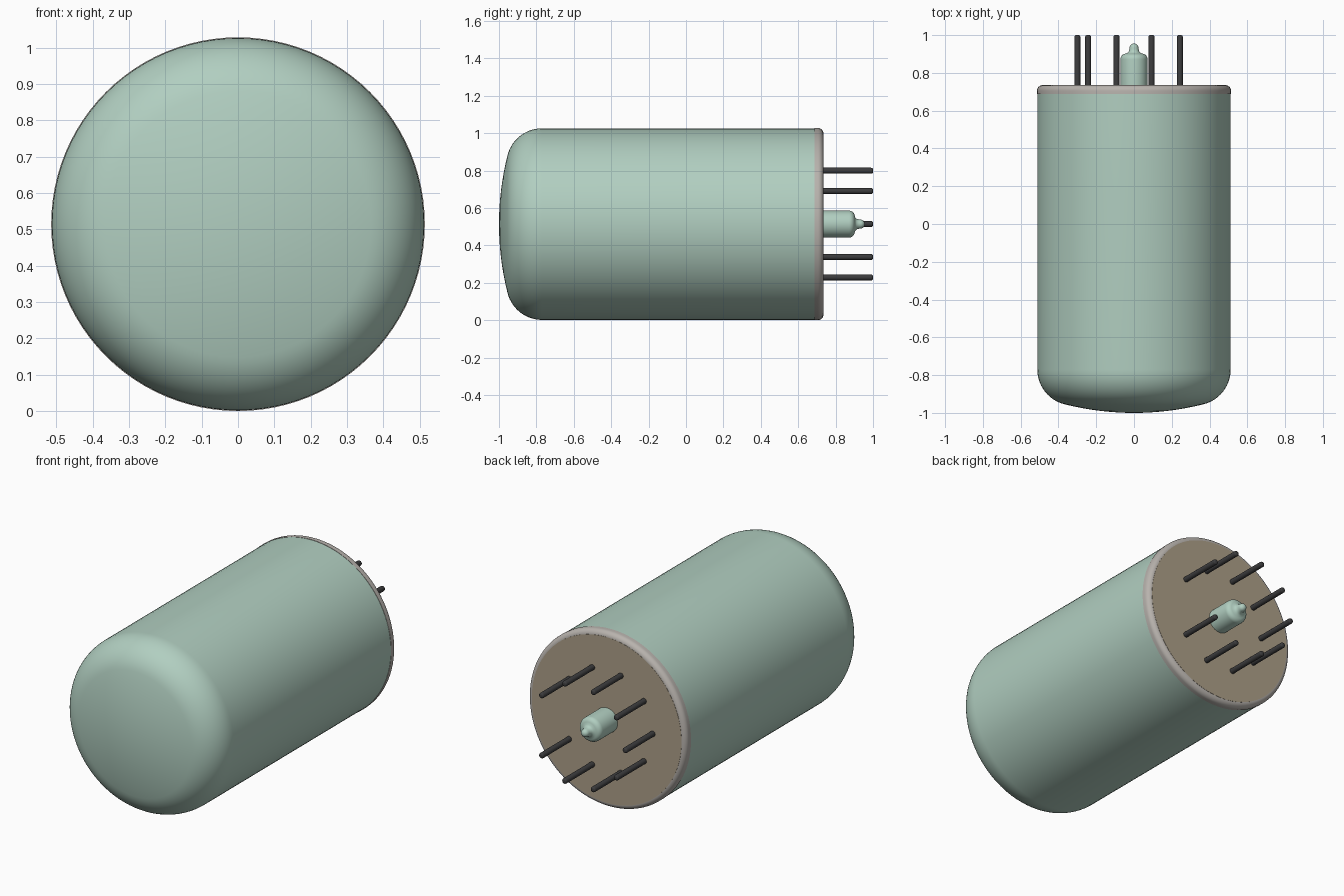
import bpy, bmesh, math
from mathutils import Matrix

cube = bpy.data.objects.get("Cube")
if cube:
    bpy.data.objects.remove(cube, do_unlink=True)

AXIS_Z = 0.514   # height of the tube's horizontal axis
BACK = 0.735     # y of the flat base


def material(name, rgb):
    m = bpy.data.materials.new(name)
    m.use_nodes = True
    m.diffuse_color = (*rgb, 1)
    m.node_tree.nodes["Principled BSDF"].inputs["Base Color"].default_value = (*rgb, 1)
    return m


GLASS = material("pale_green_glass", (0.44, 0.62, 0.53))
RIM = material("warm_grey_rim", (0.48, 0.45, 0.42))
TAN = material("tan_base", (0.42, 0.35, 0.25))
DARK = material("dark_metal", (0.045, 0.045, 0.047))


def arc(cr, cy, radius, a0, a1, n):
    """Arc points (r, y); angle 0 points outwards, 90 degrees points to +y."""
    out = []
    for i in range(n + 1):
        a = math.radians(a0 + (a1 - a0) * i / n)
        out.append((cr + radius * math.cos(a), cy + radius * math.sin(a)))
    return out


def lathe(name, profile, mat, x=0.0, z=0.0, segments=96, closed=False):
    """Spin an (r, y) profile around the y axis."""
    bm = bmesh.new()
    verts = [bm.verts.new((max(r, 0), y, 0)) for r, y in profile]
    edges = [bm.edges.new(p) for p in zip(verts, verts[1:])]
    if closed:
        edges.append(bm.edges.new((verts[-1], verts[0])))
    bmesh.ops.spin(bm, geom=verts + edges, cent=(0, 0, 0), axis=(0, 1, 0),
                   angle=math.tau, steps=segments, use_merge=False)
    bmesh.ops.remove_doubles(bm, verts=bm.verts[:], dist=1e-5)
    bmesh.ops.recalc_face_normals(bm, faces=bm.faces[:])
    bmesh.ops.transform(bm, matrix=Matrix.Translation((x, 0, AXIS_Z + z)), verts=bm.verts[:])
    mesh = bpy.data.meshes.new(name)
    bm.to_mesh(mesh)
    bm.free()
    mesh.materials.append(mat)
    obj = bpy.data.objects.new(name, mesh)
    bpy.context.scene.collection.objects.link(obj)
    bpy.ops.object.select_all(action="DESELECT")
    obj.select_set(True)
    bpy.context.view_layer.objects.active = obj
    bpy.ops.object.shade_smooth_by_angle(angle=math.radians(35))
    return obj


# Glass envelope: shallow dome, rounded shoulder, straight wall
dome = [(0.366 * i / 8, -1 + 0.045 * (i / 8) ** 2) for i in range(8)]
shoulder = arc(0.322, -0.77, 0.19, -76.5, 0, 14)
lathe("glass_envelope", dome + shoulder + [(0.512, 0.687), (0, 0.687)], GLASS)

# Rounded rim around the base
lathe("base_rim", [(0.47, 0.687), (0.514, 0.687)] + arc(0.484, BACK - 0.03, 0.03, 0, 90, 8)
      + [(0.47, BACK)], RIM, closed=True)

# Flat base plate
lathe("base_plate", [(0, 0.69), (0.486, 0.69), (0.486, BACK + 0.001), (0, BACK + 0.001)], TAN)

# Sealed glass exhaust tip in the middle of the base
tip = ([(0, BACK - 0.01), (0.072, BACK - 0.01), (0.072, 0.872)]
       + arc(0.042, 0.872, 0.03, 0, 75, 6)
       + [(0.036, 0.905), (0.028, 0.913), (0.025, 0.925)]
       + arc(0, 0.932, 0.024, 0, 90, 6))
lathe("exhaust_tip", tip, GLASS, segments=40)

# Nine pins on a ten-place circle, one place left empty
for i in range(1, 10):
    a = math.radians(36 * i)
    lathe(f"pin_{i}", [(0, BACK - 0.01), (0.016, BACK - 0.01), (0.016, 0.99)]
          + arc(0.006, 0.99, 0.01, 0, 90, 4) + [(0, 1.0)],
          DARK, 0.3 * math.cos(a), 0.3 * math.sin(a), segments=20)
